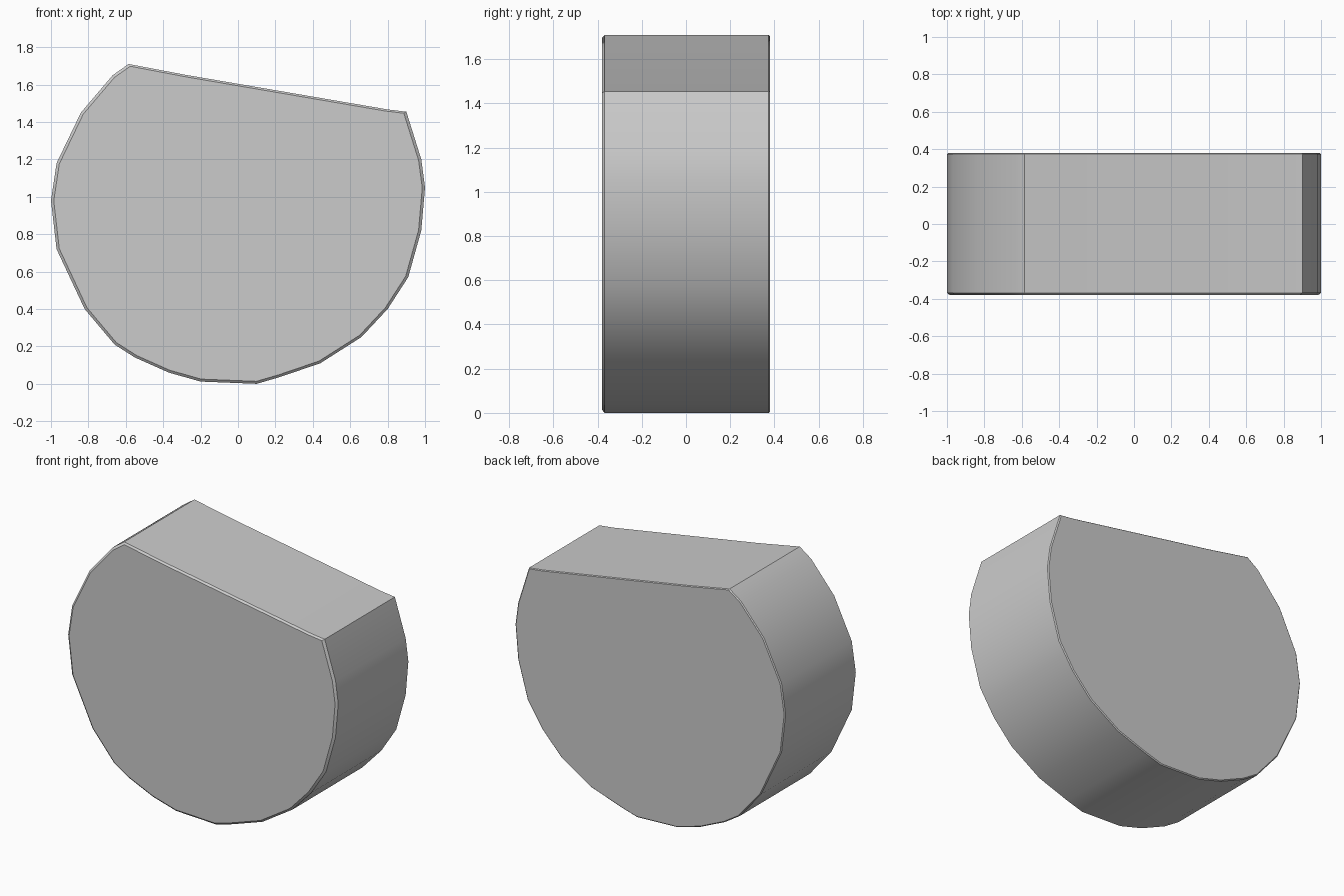
import bpy, bmesh

if "Cube" in bpy.data.objects:
    bpy.data.objects.remove(bpy.data.objects["Cube"])

# Side outline (x, z): a faceted disc with a slanted, very slightly hollow chord on top
OUTLINE = [(-0.585, 1.71), (-0.67, 1.65), (-0.84, 1.45), (-0.97, 1.18), (-1.0, 0.98),
           (-0.97, 0.72), (-0.82, 0.40), (-0.66, 0.21), (-0.55, 0.14), (-0.37, 0.06),
           (-0.20, 0.012), (0.10, 0.0), (0.22, 0.035), (0.44, 0.11), (0.66, 0.25),
           (0.80, 0.40), (0.91, 0.57), (0.98, 0.82), (1.0, 1.05), (0.98, 1.20),
           (0.90, 1.455), (0.80, 1.467), (-0.28, 1.652)]
CENTRE = (0.0, 0.9)
# Depth sections (y, outline scale): tiny rounding at the front and back rims
SECTIONS = [(-0.38, 0.985), (-0.368, 1.0), (0.374, 1.0), (0.38, 0.993)]

bm = bmesh.new()
rings = []
for y, s in SECTIONS:
    rings.append([bm.verts.new((CENTRE[0] + (x - CENTRE[0]) * s, y,
                                CENTRE[1] + (z - CENTRE[1]) * s)) for x, z in OUTLINE])

# Rim walls between sections
n = len(OUTLINE)
for a, b in zip(rings, rings[1:]):
    for i in range(n):
        j = (i + 1) % n
        bm.faces.new((a[i], a[j], b[j], b[i]))

# Flat front and back faces
bm.faces.new(rings[0])
bm.faces.new(rings[-1])
bmesh.ops.recalc_face_normals(bm, faces=bm.faces)

mesh = bpy.data.meshes.new("cut_disc")
bm.to_mesh(mesh)
bm.free()
disc = bpy.data.objects.new("cut_disc", mesh)
bpy.context.collection.objects.link(disc)

# Smooth shading, keeping the rims and chord corners crisp
bpy.context.view_layer.objects.active = disc
disc.select_set(True)
bpy.ops.object.shade_smooth_by_angle(angle=0.6)
